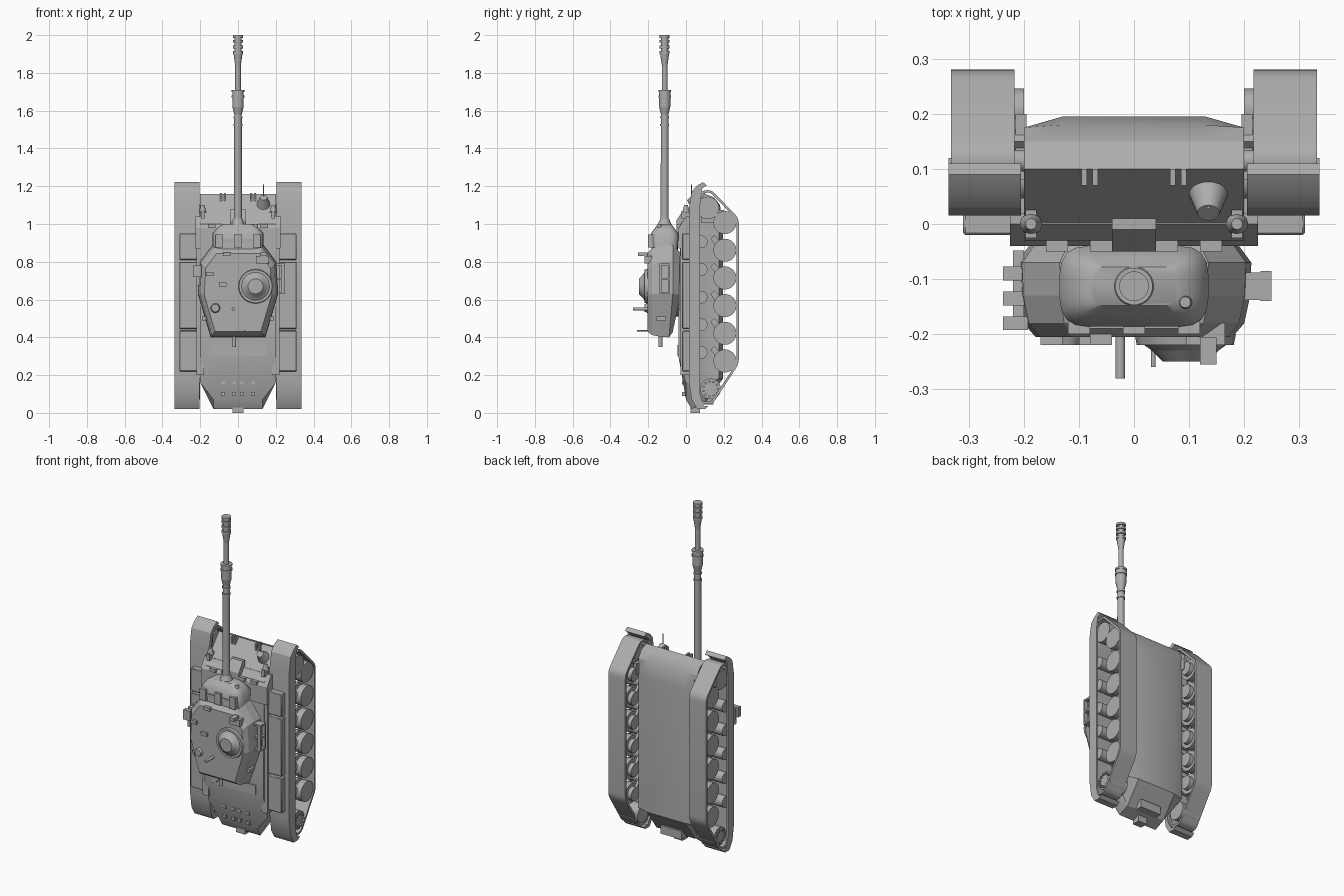
import bpy, bmesh, math
from mathutils import Vector

default_cube = bpy.data.objects.get("Cube")
if default_cube:
    bpy.data.objects.remove(default_cube, do_unlink=True)

shade = .42
grey = bpy.data.materials.new("plain grey")
grey.use_nodes = True
grey.diffuse_color = (shade, shade, shade, 1)
grey.node_tree.nodes["Principled BSDF"].inputs["Base Color"].default_value = grey.diffuse_color


def loft(name, rings, closed=False, smooth_angle=30):
    """Skin rings of points; cap the ends unless the loft closes on itself."""
    bm = bmesh.new()
    loops = [[bm.verts.new(point) for point in ring] for ring in rings]
    pairs = list(zip(loops, loops[1:]))
    if closed:
        pairs.append((loops[-1], loops[0]))
    else:
        bm.faces.new(loops[0])
        bm.faces.new(loops[-1])
    for first, second in pairs:
        for i in range(len(first)):
            bm.faces.new((first[i - 1], first[i], second[i], second[i - 1]))
    bmesh.ops.recalc_face_normals(bm, faces=bm.faces)
    mesh = bpy.data.meshes.new(name)
    bm.to_mesh(mesh)
    bm.free()
    mesh.materials.append(grey)
    mesh.shade_smooth()
    mesh.set_sharp_from_angle(angle=math.radians(smooth_angle))
    part = bpy.data.objects.new(name, mesh)
    bpy.context.collection.objects.link(part)
    return part


def box(name, centre, size):
    cx, cy, cz = centre
    w, d, h = (side / 2 for side in size)
    corners = ((-d, -h), (d, -h), (d, h), (-d, h))
    return loft(name, [[(x, cy + y, cz + z) for y, z in corners] for x in (cx - w, cx + w)])


def side_prism(name, profile, inner, outer):
    return loft(name, [[(x, y, z) for y, z in profile] for x in (inner, outer)])


def cone(name, start, reach, radius, end_radius=None, sides=20):
    """Cylinder or cone from start along the vector reach."""
    start, reach = Vector(start), Vector(reach)
    u = reach.normalized().orthogonal().normalized()
    v = reach.normalized().cross(u)
    angles = [math.tau * i / sides for i in range(sides)]
    ends = ((start, radius), (start + reach, end_radius or radius))
    return loft(name, [[c + (u * math.cos(a) + v * math.sin(a)) * r for a in angles] for c, r in ends])


def rounded(points, radius, steps=4):
    """Replace each corner of a closed outline with a short curve."""
    points = [Vector(p) for p in points]
    out = []
    for i, corner in enumerate(points):
        before, after = points[i - 1], points[(i + 1) % len(points)]
        a = corner + (before - corner).normalized() * radius
        b = corner + (after - corner).normalized() * radius
        for k in range(steps + 1):
            t = k / steps
            out.append(a.lerp(corner, t).lerp(corner.lerp(b, t), t))
    return out


def inset(points, depth):
    out = []
    for i, point in enumerate(points):
        along = (points[(i + 1) % len(points)] - points[i - 1]).normalized()
        out.append(point + Vector((along.y, -along.x)) * depth)
    return out


# Main levels
deck, roof, gun_y = -.04, -.2, -.113
hull_half, fender_half, track_in, track_out = .2, .337, .217, .332
tiny, small, medium = .01, .02, .04

# Hull: side profile swept across, its outer edges chamfered below and behind
hull_profile = [(deck, .45), (-.03, 1), (.1, 1.16), (.15, 1.14), (.18, 1.1),
                (.195, 1), (.195, .18), (.1, .05), (.03, small), (0, .07), (deck, .3)]
edge_profile = [(min(y, .175), max(z, .16)) for y, z in hull_profile]
belly_half = .13
loft("hull", [[(x, y, z) for y, z in (hull_profile if abs(x) == belly_half else edge_profile)]
              for x in (-hull_half, -belly_half, belly_half, hull_half)])
front_deck = [(deck, .87), (deck, .98), (0, 1.04), (small, 1.04), (small, .87)]
side_prism("front_deck", front_deck, -.225, .225)
side_prism("driver_hump", [(y - tiny, z + medium) for y, z in front_deck], -medium, medium)
for x in (-.14, -.06, .06, .14):
    box("deck_periscope", (x, deck, .99), (medium, small, small))
box("engine_grille", (0, deck, .33), (.3, tiny, .06))
box("tow_pintle", (0, .05, .025), (.06, .05, .05))
box("rear_plate_box", (0, .12, .07), (.14, .05, .05))

# Running gear outlines
track = rounded([(.055, .05), (.055, 1.165), (.13, 1.185), (.28, 1.03), (.28, .26), (.14, .045)], .03)
track_inner = inset(track, .013)
fender_top = [(.1, small), (.06, small), (.03, .07), (.015, .17), (.015, 1.08),
              (.03, 1.17), (.055, 1.2), (.09, 1.222)]
fender_under = [(y + small, .6 + (z - .6) * .97) for y, z in fender_top]
skirt = [(.075, .1)] + fender_top + [(.075, 1.1)]
wheel_y, first_wheel, spacing = .206, .275, .1465

for side in (-1, 1):
    loft("track_band", [[(side * track_in, *a), (side * track_out, *a), (side * track_out, *b), (side * track_in, *b)]
                        for a, b in zip(track, track_inner)], closed=True)
    side_prism("fender", fender_top + fender_under[::-1], side * .205, side * fender_half)
    side_prism("side_skirt", skirt, side * (fender_half - tiny), side * fender_half)

    # Paired road wheels on swing arms
    for i in range(6):
        z = first_wheel + i * spacing
        hub = (side * hull_half, wheel_y, z)
        cone("wheel_axle", hub, (side * .1, 0, 0), medium)
        for x in (.225, .285):
            cone("road_wheel", (side * x, wheel_y, z), (side * medium, 0, 0), .061, sides=24)
        arm = [(.13, z + .06), (.15, z + .08), (wheel_y + small, z), (wheel_y - small, z - small)]
        side_prism("swing_arm", arm, side * hull_half, side * track_in)

    # Return rollers, idler and toothed sprocket
    for i in range(5):
        cone("return_roller", (side * hull_half, .08, .32 + i * spacing), (side * .125, 0, 0), .034)
    cone("idler_axle", (side * hull_half, .115, 1.085), (side * .1, 0, 0), small)
    cone("idler_wheel", (side * .225, .115, 1.085), (side * .1, 0, 0), .06, sides=24)
    cone("sprocket", (side * hull_half, .13, .127), (side * .12, 0, 0), .055, sides=24)
    teeth = 11
    for i in range(teeth):
        a = math.tau * i / teeth
        cone("sprocket_bolt", (side * .31, .13 + medium * math.cos(a), .127 + medium * math.sin(a)),
             (side * small, 0, 0), .007, sides=6)

    # Fender stowage and sponson
    for bottom, top in ((.22, .435), (.445, .8), (.81, .95)):
        locker = box("stowage_box", (side * .25, 0, (bottom + top) / 2), (.12, medium, top - bottom))
        bevel = locker.modifiers.new("Soft edge", "BEVEL")
        bevel.width = .004
    box("sponson", (side * hull_half, tiny, .55), (medium, .08, .7))

    # Lamps, tow hooks and struts on the sloping front
    cone("headlamp", (side * .187, 0, 1.06), (0, 0, medium), small, tiny)
    box("lamp_guard", (side * .187, 0, 1.05), (small, .05, medium))
    for offset in (-tiny, tiny):
        box("tow_hook", (side * .08 + offset, .085, 1.14), (tiny, .03, .05))
    box("fender_strut", (side * .205, .14, 1.04), (small, .12, .07))
    box("turret_handle", (side * .18, -.13, .5), (small, .05, small))
    for x in (small, .08):
        for z in (.1, .16):
            box("rear_deck_bolt", (side * x, 0, z), (small, medium, small))

# Round lamp with whip on the front plate
cone("front_lamp", (.135, .06, 1.1), (0, -medium, medium), .037, small)
cone("lamp_whip", (.135, .03, 1.1), (0, 0, .11), .003, sides=6)

# Turret: mirrored plan outline, scaled level by level up to the roof
half_plan = [(.135, .89), (.203, .8), (.213, .63), (.145, .4)]
plan = half_plan + [(-x, z) for x, z in reversed(half_plan)]
waist = .6


def turret_level(y, scale, rear_lift):
    return [(x * scale, y - max(0, waist - z) * rear_lift, waist + (z - waist) * scale) for x, z in plan]


loft("turret", [turret_level(-.03, .86, .2), turret_level(-.07, 1, .1), turret_level(-.13, .99, 0),
                turret_level(-.18, .94, 0), turret_level(-.205, .84, 0)], smooth_angle=1)
cone("turret_ring", (0, -small, .68), (0, -.05, 0), .17, sides=32)


# Mantlet: rounded block narrowing toward the gun
def mantlet_level(z, half_width, half_depth):
    corners = [(-half_width, -half_depth), (half_width, -half_depth),
               (half_width, half_depth), (-half_width, half_depth)]
    return [(x, gun_y + y, z) for x, y in rounded(corners, half_depth * .7)]


loft("mantlet", [mantlet_level(.86, .135, .07), mantlet_level(.95, .135, .073),
                 mantlet_level(.98, .11, .05), mantlet_level(1, .08, .035)], smooth_angle=45)
box("mantlet_strap", (0, -.18, .91), (.24, small, small))
for x in (-.1, 0, .1):
    box("mantlet_bracket", (x, -.185, .91), (medium, .03, .07))
cone("sight_port", (.093, -.142, .96), (0, 0, medium), .015, tiny)


# Gun: barrel lengths, fume extractor, collars and muzzle brake
def gun_part(name, bottom, top, radius, end_radius=None):
    cone(name, (0, gun_y, bottom), (0, 0, top - bottom), radius, end_radius)


gun_part("gun_collar", .99, 1.03, medium, .023)
gun_part("lower_barrel", 1, 1.6, .022, small)
gun_part("upper_barrel", 1.6, 1.9, .015)
gun_part("extractor_taper", 1.58, 1.62, small, .03)
gun_part("fume_extractor", 1.62, 1.7, .03)
for z in (1.52, 1.56):
    gun_part("barrel_band", z, z + tiny, .024)
for z in (1.67, 1.7):
    gun_part("extractor_band", z, z + tiny, .034)
gun_part("brake_taper", 1.84, 1.9, .015, .024)
gun_part("brake_core", 1.9, 1.995, small)
for z in (1.9, 1.93, 1.96, 1.985):
    gun_part("brake_baffle", z, z + .015, .027)

# Commander cupola: stacked, narrowing steps
cupola_x, cupola_z = .093, .67
for base, radius, tip in ((roof, .092, .088), (-.21, .088, .06), (-.23, .06, medium), (-.24, .03, .03)):
    cone("cupola_step", (cupola_x, base, cupola_z), (0, -small if base > -.24 else -tiny, 0), radius, tip, 24)

# Roof fittings
box("roof_sight", (.13, roof, .81), (.07, medium, medium))
box("roof_sight_head", (.135, -.23, .84), (.03, .05, small))
cone("loader_hatch", (-.12, roof, .555), (0, -small, 0), .027, small)
cone("roof_post", (-.025, roof, .55), (0, -.08, 0), .009)
cone("roof_aerial", (.035, roof, .435), (0, -.06, 0), .004)
for x, z in ((-.15, .735), (-.08, .68), (-.06, .84)):
    box("roof_periscope", (x, roof, z), (medium, medium, small))
cone("rear_hook", (-small, -.135, .35), (0, 0, .06), tiny)

# Discharger row on one cheek, rack on the other
for y in (-.09, -.135, -.18):
    box("discharger", (-.215, y, .75), (.045, .025, .06))
box("discharger_rail", (-.21, gun_y, .72), (small, .13, .09))
for z in (.635, .71, .785):
    box("rack_arm", (.21, gun_y, z), (.08, .05, tiny))
for y in (-.135, -.09):
    box("rack_rail", (.24, y, .71), (small, tiny, .16))
